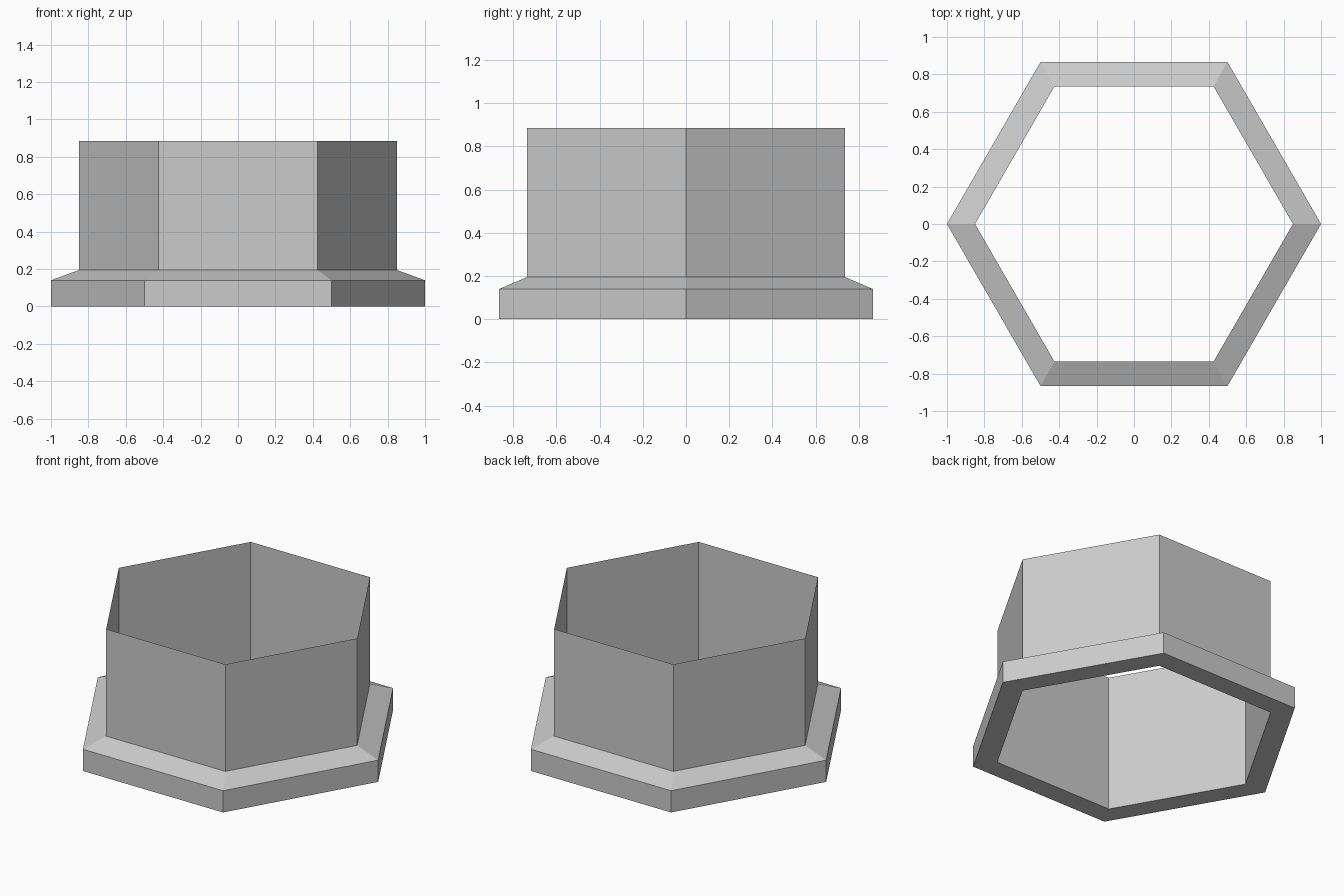
import bpy
import bmesh
from math import cos, sin, pi

if "Cube" in bpy.data.objects:
    bpy.data.objects.remove(bpy.data.objects["Cube"])

SIDES = 6
R_OUT, R_IN = 1.0, 0.85
Z_RIM, Z_NECK, Z_TOP = 0.14, 0.195, 0.885


def hex_lathe(name, profile, closed):
    """Sweep an (r, z) profile around a hexagon with corners on the x axis."""
    bm = bmesh.new()
    rings = [[bm.verts.new((r * cos(2 * pi * i / SIDES), r * sin(2 * pi * i / SIDES), z))
              for i in range(SIDES)] for r, z in profile]
    pairs = list(zip(rings, rings[1:]))
    if closed:
        pairs.append((rings[-1], rings[0]))
    for a, b in pairs:
        for i in range(SIDES):
            j = (i + 1) % SIDES
            bm.faces.new((a[i], a[j], b[j], b[i]))
    mesh = bpy.data.meshes.new(name)
    bm.to_mesh(mesh)
    bm.free()
    obj = bpy.data.objects.new(name, mesh)
    bpy.context.collection.objects.link(obj)
    return obj


# Base flange: solid hexagonal ring with a sloped top
hex_lathe("base_flange", [(R_IN, 0), (R_OUT, 0), (R_OUT, Z_RIM), (R_IN, Z_NECK)], True)

# Sleeve: open, paper-thin hexagonal wall rising from the flange
hex_lathe("sleeve_wall", [(R_IN, Z_NECK), (R_IN, Z_TOP)], False)
